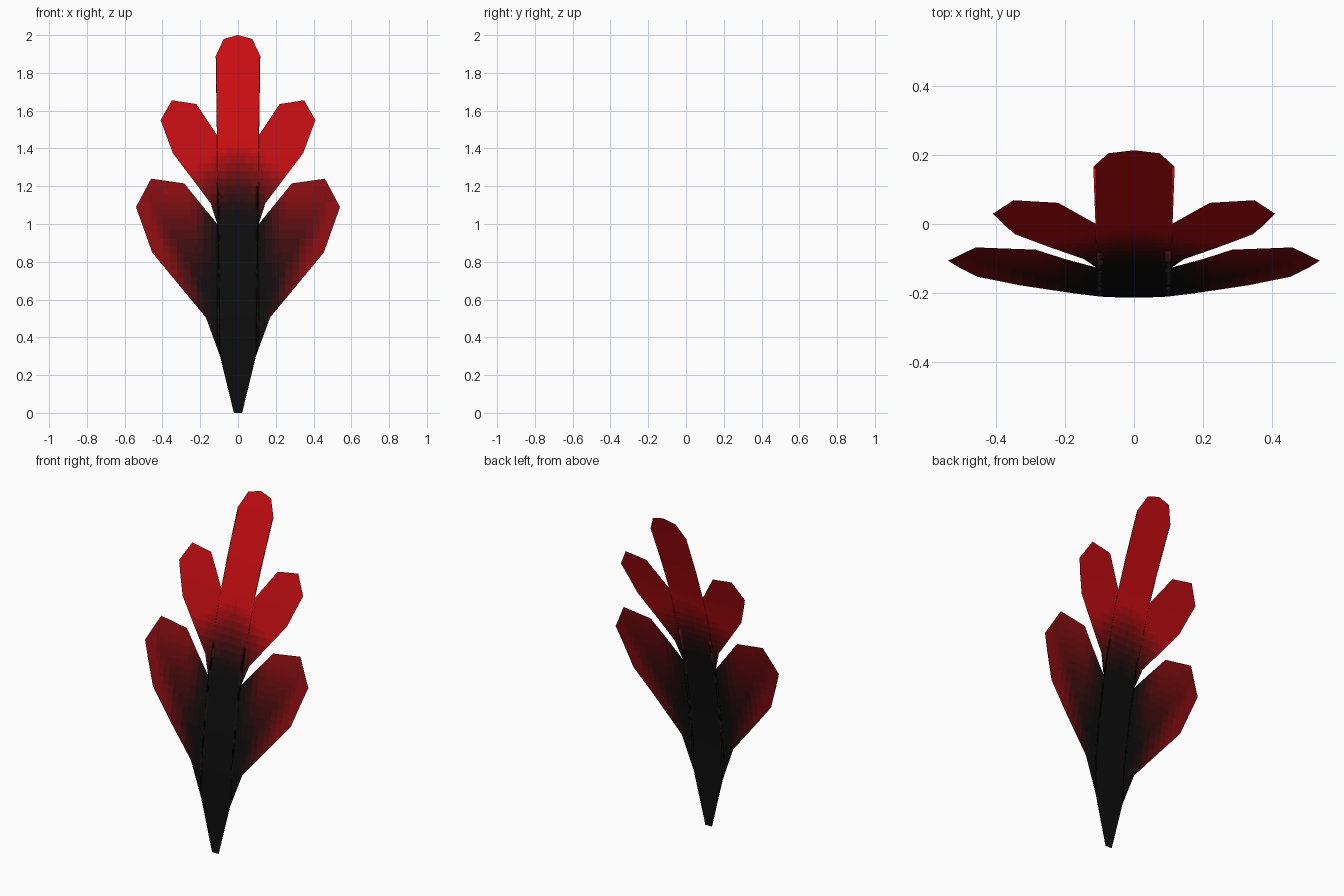
import bpy, bmesh
from mathutils import Vector

if "Cube" in bpy.data.objects:
    bpy.data.objects.remove(bpy.data.objects["Cube"])

# side profile of the bent sheet: (z, y)
BEND = [(0, -.214), (.3, -.211), (.505, -.202), (.7, -.178), (.85, -.153), (1.0, -.126),
        (1.11, -.102), (1.24, -.068), (1.375, -.03), (1.47, 0), (1.65, .067), (1.89, .166), (2.0, .214)]

# half outlines in (x, z), right-hand side
STEM = [(0, 0), (.022, 0), (.095, .3), (.11, .341), (.11, 1.0), (.11, 1.47),
        (.118, 1.89), (.075, 1.98), (0, 2.0)]
LOWER = [(.11, .341), (.17, .505), (.455, .85), (.54, 1.09), (.46, 1.24), (.285, 1.215), (.11, 1.0)]
UPPER = [(.11, 1.0), (.145, 1.11), (.345, 1.375), (.41, 1.55), (.35, 1.655), (.22, 1.635), (.11, 1.47)]


def clamp(v):
    return max(0.0, min(1.0, v))


def bend(z):
    for (z0, y0), (z1, y1) in zip(BEND, BEND[1:]):
        if z <= z1:
            return y0 + (y1 - y0) * (z - z0) / (z1 - z0)
    return BEND[-1][1]


# black-to-red shades
SHADES = 20
mats = []
for i in range(SHADES):
    t = i / (SHADES - 1)
    m = bpy.data.materials.new(f"shade_{i}")
    m.diffuse_color = (.004 + .58 * t ** 2.2, .004, .004 + .002 * t, 1)
    m.use_nodes = True
    m.node_tree.nodes["Principled BSDF"].inputs["Base Color"].default_value = m.diffuse_color
    mats.append(m)


def stem_red(x, z):
    return clamp((z - .98) / .45) ** 1.5 + 1.2 * x * clamp((z - 1.0) / .3)


def upper_red(x, z):
    return min(.96, clamp((z - .98) / .45) ** 1.5 + 1.9 * (x - .04))


def lower_red(x, z):
    # dark streak along the lobe axis, redder at rims and tip
    off = abs((z - .45) - 1.55 * (x - .03)) * .54
    return min(.7, 1.75 * clamp(x - .13) + 2.2 * off * clamp((x - .1) / .15))


def sheet(name, outline, red):
    bm = bmesh.new()
    for s in (1, -1):
        pts = outline[::s]
        bm.faces.new([bm.verts.new((s * x, 0, z)) for x, z in pts])
    bmesh.ops.triangulate(bm, faces=bm.faces[:])
    bmesh.ops.remove_doubles(bm, verts=bm.verts[:], dist=1e-5)
    # slice into a grid so the sheet can bend and carry the colour gradient
    cuts = [(Vector((0, 0, z)), (0, 0, 1)) for z in {*[p[0] for p in BEND], *[i * .04 for i in range(1, 50)]}]
    cuts += [(Vector((i * .036, 0, 0)), (1, 0, 0)) for i in range(-15, 16)]
    for co, no in cuts:
        bmesh.ops.bisect_plane(bm, geom=bm.verts[:] + bm.edges[:] + bm.faces[:],
                               dist=1e-5, plane_co=co, plane_no=no)
    for f in bm.faces:
        c = f.calc_center_median()
        f.material_index = round(clamp(red(abs(c.x), c.z)) * (SHADES - 1))
        f.smooth = True
    for v in bm.verts:
        v.co.y = bend(v.co.z)
    bm.normal_update()
    me = bpy.data.meshes.new(name)
    bm.to_mesh(me)
    bm.free()
    for m in mats:
        me.materials.append(m)
    bpy.context.collection.objects.link(bpy.data.objects.new(name, me))


sheet("stem_and_tip", STEM, stem_red)
sheet("lower_lobes", LOWER, lower_red)
sheet("upper_lobes", UPPER, upper_red)
